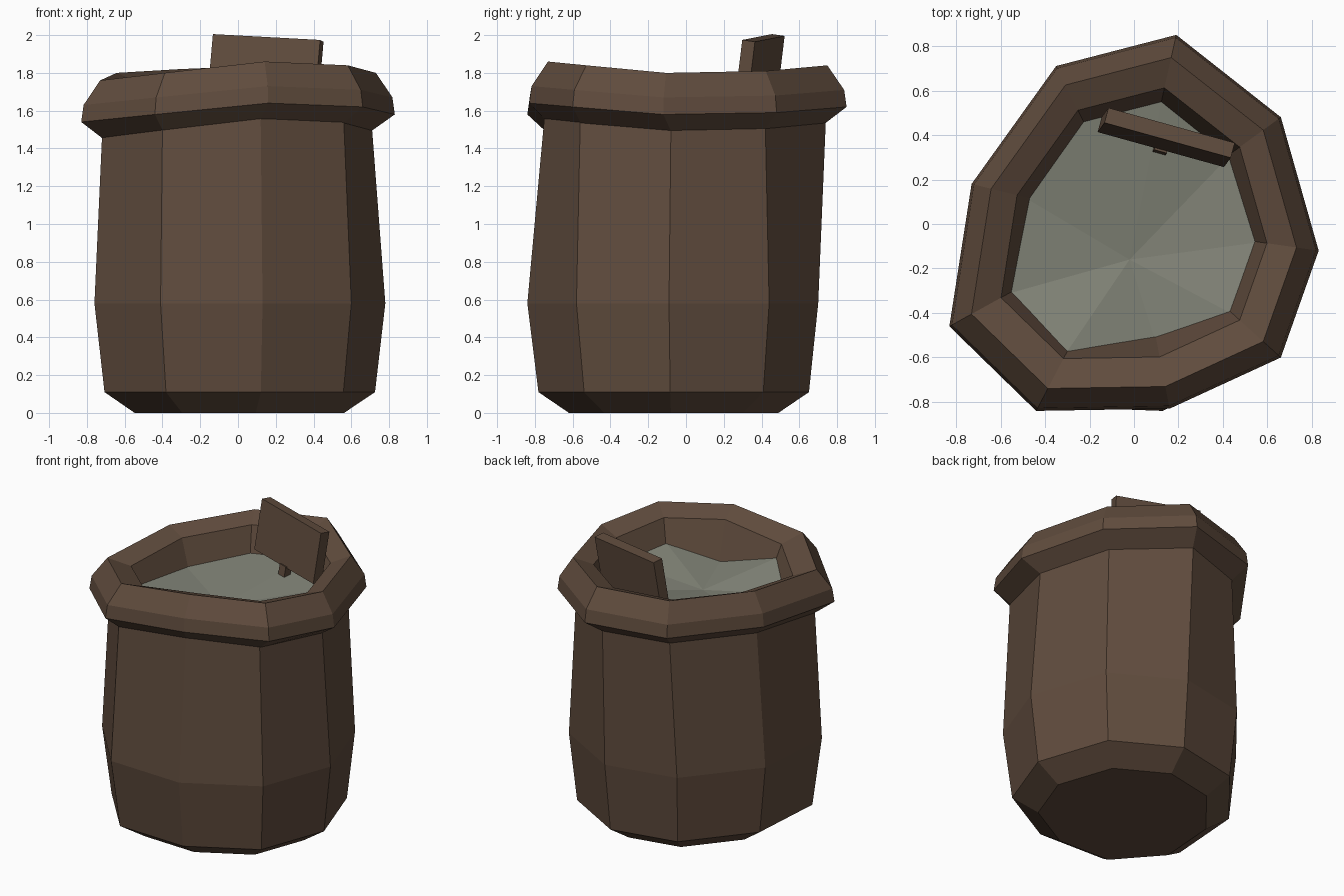
import bpy
import bmesh
from math import radians
from mathutils import Matrix, Vector

cube = bpy.data.objects.get("Cube")
if cube:
    bpy.data.objects.remove(cube)


def material(name, rgb):
    mat = bpy.data.materials.new(name)
    mat.use_nodes = True
    mat.diffuse_color = (*rgb, 1)
    mat.node_tree.nodes["Principled BSDF"].inputs["Base Color"].default_value = (*rgb, 1)
    return mat


BROWN = material("brown", (0.117, 0.072, 0.047))
GREY = material("pale_grey", (0.215, 0.223, 0.180))


def finish(name, bm, mat):
    bmesh.ops.recalc_face_normals(bm, faces=bm.faces)
    mesh = bpy.data.meshes.new(name)
    bm.to_mesh(mesh)
    bm.free()
    mesh.materials.append(mat)
    obj = bpy.data.objects.new(name, mesh)
    bpy.context.collection.objects.link(obj)
    return obj


def ring(outline, scale, z, lift=0.0):
    """Scaled copy of an outline, raised unevenly by the sagging heights."""
    return [Vector((x * scale, y * scale, z + lift * s)) for (x, y), s in zip(outline, SAG)]


def loft(name, rings, mat, cap=False):
    bm = bmesh.new()
    loops = [[bm.verts.new(p) for p in r] for r in rings]
    for low, high in zip(loops, loops[1:]):
        for i in range(len(low)):
            j = (i + 1) % len(low)
            bm.faces.new((low[i], low[j], high[j], high[i]))
    if cap:
        bm.faces.new(loops[0])
    return finish(name, bm, mat)


# Nine-sided outlines, anticlockwise from the front centre
RIM = [(.16, -.83), (.66, -.6), (.83, -.12), (.66, .48), (.19, .85),
       (-.35, .71), (-.73, .18), (-.83, -.46), (-.44, -.84)]
BELLY = [(.13, -.84), (.6, -.58), (.78, -.09), (.6, .44), (.14, .7),
         (-.35, .6), (-.72, .15), (-.76, -.42), (-.41, -.82)]
NECK = [(.12, -.75), (.56, -.56), (.71, -.08), (.56, .42), (.13, .74),
        (-.3, .61), (-.64, .13), (-.72, -.4), (-.4, -.75)]
SAG = [.06, .04, 0, .01, .04, .02, 0, -.04, 0]

# Sack body
loft("sack_body", [
    [Vector((x * .72, y * .72 - .015, 0)) for x, y in BELLY],
    ring(BELLY, .93, .11),
    ring(BELLY, 1, .58),
    ring(NECK, 1, 1.5, 1),
], BROWN, cap=True)

# Rolled rim, continuing into the inner wall
loft("rolled_rim", [
    ring(NECK, .99, 1.49, 1),
    ring(RIM, 1, 1.58, 1),
    ring(RIM, .985, 1.67, 1),
    ring(RIM, .88, 1.8, 1),
    ring(RIM, .72, 1.75, 1),
    ring(RIM, .58, 1.42, 1),
], BROWN)

# Uneven filling, a shallow faceted bowl
bm = bmesh.new()
heights = [1.56, 1.64, 1.6, 1.58, 1.62, 1.6, 1.57, 1.58, 1.66]
edge = [bm.verts.new((x * .68, y * .68, z)) for (x, y), z in zip(RIM, heights)]
middle = bm.verts.new((-.02, -.16, 1.52))
for i, v in enumerate(edge):
    bm.faces.new((v, edge[(i + 1) % len(edge)], middle))
finish("filling", bm, GREY)


def box(name, size, offset, frame):
    bm = bmesh.new()
    bmesh.ops.create_cube(bm, size=1)
    bmesh.ops.scale(bm, vec=size, verts=bm.verts)
    bmesh.ops.translate(bm, vec=offset, verts=bm.verts)
    bm.transform(frame)
    return finish(name, bm, BROWN)


# Scoop board standing in the filling, with its short stub
frame = (Matrix.Translation((.16, .41, 1.985))
         @ Matrix.Rotation(radians(-15.5), 4, 'Z')
         @ Matrix.Rotation(radians(3), 4, 'Y')
         @ Matrix.Rotation(radians(-8), 4, 'X'))
box("scoop_board", (.59, .07, .35), (0, 0, -.175), frame)
box("scoop_stub", (.06, .05, .1), (0, -.02, -.39), frame)
